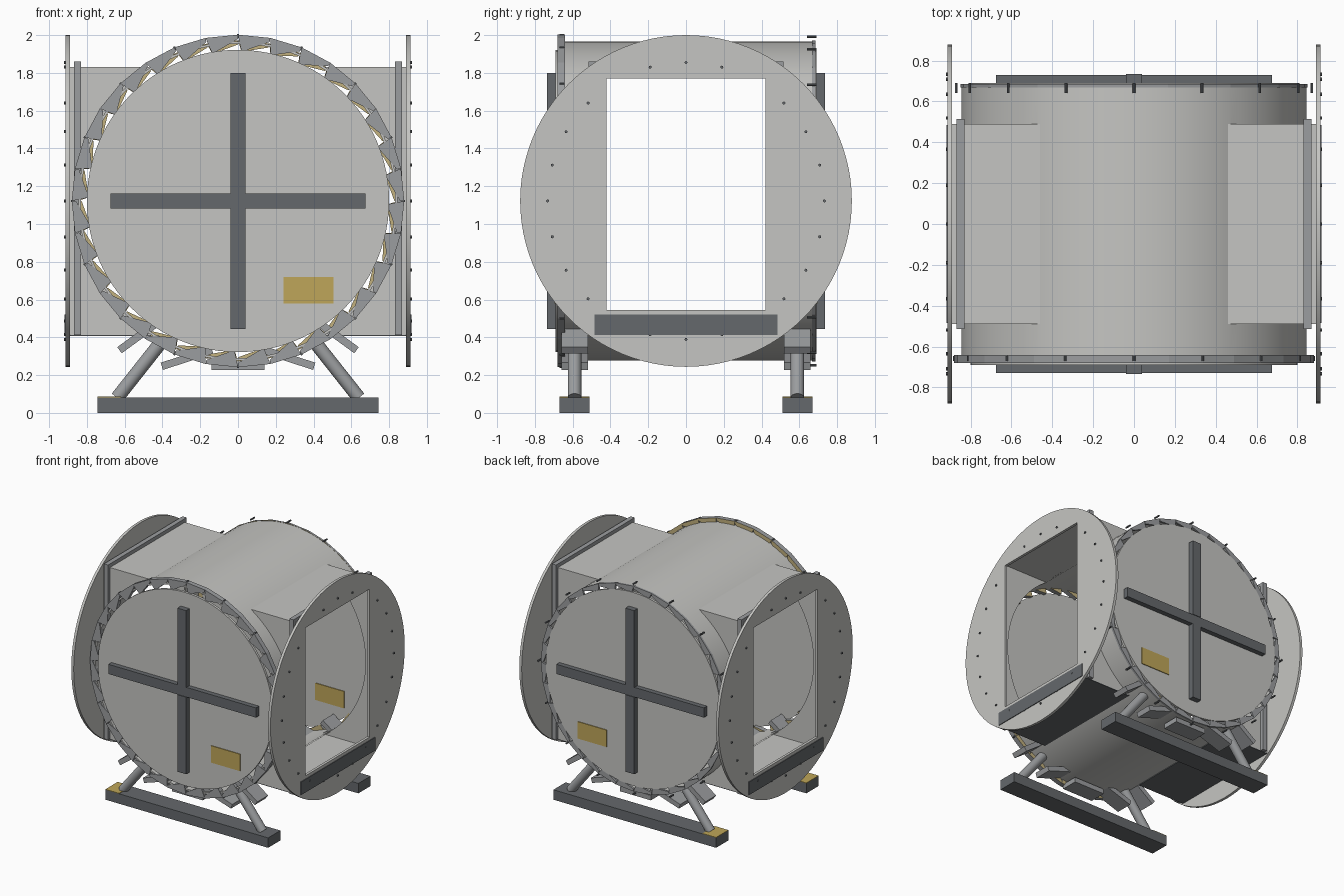
import bpy, bmesh, math
from mathutils import Matrix, Vector

if "Cube" in bpy.data.objects:
    bpy.data.objects.remove(bpy.data.objects["Cube"])

CZ = 1.122      # height of the drum axis


def material(name, rgb):
    m = bpy.data.materials.new(name)
    m.use_nodes = True
    m.diffuse_color = (*rgb, 1)
    m.node_tree.nodes["Principled BSDF"].inputs["Base Color"].default_value = (*rgb, 1)
    return m


LIGHT = material("light grey", (0.56, 0.56, 0.54))
MID = material("mid grey", (0.33, 0.34, 0.35))
DARK = material("dark grey", (0.13, 0.14, 0.15))
GOLD = material("gold", (0.52, 0.38, 0.10))
PALE = material("pale gold", (0.54, 0.44, 0.21))


def finish(name, bm, *mats, smooth=False):
    bmesh.ops.recalc_face_normals(bm, faces=bm.faces)
    mesh = bpy.data.meshes.new(name)
    bm.to_mesh(mesh)
    bm.free()
    ob = bpy.data.objects.new(name, mesh)
    bpy.context.collection.objects.link(ob)
    for m in mats:
        mesh.materials.append(m)
    if smooth:
        smooth_object(ob)
    return ob


def select(ob):
    bpy.ops.object.select_all(action="DESELECT")
    ob.select_set(True)
    bpy.context.view_layer.objects.active = ob


def smooth_object(ob):
    select(ob)
    bpy.ops.object.shade_smooth_by_angle(angle=math.radians(30))


def add_box(bm, x, y, z):
    """Box from (low, high) pairs."""
    size = [b - a for a, b in (x, y, z)]
    mid = [(a + b) / 2 for a, b in (x, y, z)]
    bmesh.ops.create_cube(bm, size=1, matrix=Matrix.Translation(mid) @ Matrix.Diagonal((*size, 1)))


def box(name, x, y, z, mat):
    bm = bmesh.new()
    add_box(bm, x, y, z)
    return finish(name, bm, mat)


def add_rod(bm, p, q, r, segments=64):
    p, q = Vector(p), Vector(q)
    turn = (q - p).to_track_quat("Z", "Y").to_matrix().to_4x4()
    bmesh.ops.create_cone(bm, cap_ends=True, segments=segments, radius1=r, radius2=r,
                          depth=(q - p).length, matrix=Matrix.Translation((p + q) / 2) @ turn)


def rod(name, p, q, r, mat, segments=64):
    bm = bmesh.new()
    add_rod(bm, p, q, r, segments)
    return finish(name, bm, mat, smooth=True)


def cut(ob, cutter):
    """Subtract the cutter and discard it."""
    select(ob)
    mod = ob.modifiers.new("cut", "BOOLEAN")
    mod.operation, mod.solver, mod.object = "DIFFERENCE", "EXACT", cutter
    bpy.ops.object.modifier_apply(modifier=mod.name)
    bpy.data.objects.remove(cutter)


def span(s, a, b):
    return tuple(sorted((s * a, s * b)))


def polar(r, a, y):
    return (r * math.sin(a), y, CZ + r * math.cos(a))


# Drum shell with side openings
drum = rod("drum_shell", (0, -0.675, CZ), (0, 0.675, CZ), 0.845, LIGHT, 96)
cut(drum, rod("bore", (0, -1, CZ), (0, 1, CZ), 0.832, LIGHT, 96))
cut(drum, box("opening", (-1, 1), (-0.48, 0.48), (0.42, 1.82), LIGHT))
smooth_object(drum)


def toothed_ring(name, s, outer, y):
    """Ring of tapered plates, gold on the inward side."""
    bm = bmesh.new()
    step = math.tau / 32
    for i in range(32):
        a, b = i * step, (i + 1) * step
        shape = ((outer, a), (outer, b), (outer - 0.022, b), (0.79, a + step * 0.12))
        rings = [[bm.verts.new(polar(r, t, yy)) for r, t in shape] for yy in y]
        bm.faces.new(rings[0])
        bm.faces.new(rings[1])
        for k in range(4):
            n = (k + 1) % 4
            bm.faces.new((rings[0][k], rings[0][n], rings[1][n], rings[1][k]))
    ob = finish(name, bm, MID, PALE)
    for f in ob.data.polygons:
        if f.normal.y * s < -0.5:
            f.material_index = 1


toothed_ring("front_toothed_ring", -1, 0.88, (-0.68, -0.64))
toothed_ring("back_toothed_ring", 1, 0.85, (0.668, 0.685))

# End discs, cross braces, plaques, rim pegs
for s, side in ((-1, "front"), (1, "back")):
    rod(side + "_disc", (0, s * 0.67, CZ), (0, s * 0.69, CZ), 0.80, LIGHT, 96)
    bm = bmesh.new()
    add_box(bm, (-0.675, 0.675), span(s, 0.69, 0.73), (CZ - 0.04, CZ + 0.04))
    for z in ((CZ - 0.677, CZ - 0.04), (CZ + 0.04, CZ + 0.677)):
        add_box(bm, (-0.04, 0.04), span(s, 0.69, 0.735), z)
    finish(side + "_cross_brace", bm, DARK)
    for face, y in (("outer", (0.69, 0.696)), ("inner", (0.664, 0.67))):
        box(f"{side}_{face}_plaque", (0.24, 0.505), span(s, *y), (0.58, 0.72), GOLD)
    bm = bmesh.new()
    low, high = (0.64, 0.69) if s > 0 else (0.645, 0.67)
    for i in range(16):
        a = i * math.tau / 16
        r = 0.87 if s > 0 else 0.878
        add_rod(bm, polar(r, a, s * low), polar(r, a, s * high), 0.007, 8)
    finish(side + "_rim_pegs", bm, DARK)

# Side ducts, collars, round flanges and sills
for s, side in ((-1, "right"), (1, "left")):
    duct = box(side + "_duct", span(s, 0.3, 0.892), (-0.49, 0.49), (0.412, 1.83), LIGHT)
    cut(duct, box("inside", span(s, 0.2, 1), (-0.475, 0.475), (0.427, 1.815), LIGHT))
    cut(duct, rod("drum_space", (0, -1, CZ), (0, 1, CZ), 0.838, LIGHT, 96))
    box(side + "_duct_underplate", span(s, 0.46, 0.89), (-0.49, 0.49), (0.406, 0.412), DARK)

    collar = box(side + "_collar", span(s, 0.83, 0.868), (-0.515, 0.515), (0.412, 1.86), MID)
    cut(collar, box("inside", span(s, 0.7, 1), (-0.485, 0.485), (0.3, 1.825), MID))

    flange = rod(side + "_flange", (s * 0.89, 0, CZ), (s * 0.912, 0, CZ), 0.878, LIGHT, 96)
    cut(flange, box("window", span(s, 0.8, 1), (-0.42, 0.42), (0.545, 1.77), LIGHT))
    smooth_object(flange)
    box(side + "_sill", span(s, 0.905, 0.918), (-0.485, 0.485), (0.412, 0.52), DARK)

    bm = bmesh.new()
    for i in range(24):
        a = i * math.tau / 24
        y, z = 0.733 * math.sin(a), CZ + 0.733 * math.cos(a)
        if abs(y) < 0.42 and 0.545 < z < 1.77:
            continue
        add_rod(bm, (s * 0.905, y, z), (s * 0.92, y, z), 0.008, 8)
    finish(side + "_flange_bolts", bm, DARK)

# Base beams, splayed legs and saddle plates
for s, side in ((-1, "front"), (1, "back")):
    y = s * 0.59
    box(side + "_base_beam", (-0.745, 0.745), (y - 0.08, y + 0.08), (0, 0.082), DARK)
    box(side + "_beam_marker", (-0.745, -0.62), (y - 0.08, y + 0.08), (0.082, 0.086), GOLD)
    for t, end in ((-1, "right"), (1, "left")):
        rod(f"{side}_{end}_leg", (t * 0.64, y, 0.08), (t * 0.395, y, 0.39), 0.036, MID, 24)
    bm = bmesh.new()
    for i in range(-2, 3):
        a = math.radians(18 * i)
        spot = Vector((0.875 * math.sin(a), y, CZ - 0.875 * math.cos(a)))
        bmesh.ops.create_cube(bm, size=1, matrix=Matrix.Translation(spot)
                              @ Matrix.Rotation(a, 4, "Y") @ Matrix.Diagonal((0.28, 0.14, 0.04, 1)))
    finish(side + "_saddle_plates", bm, MID)
